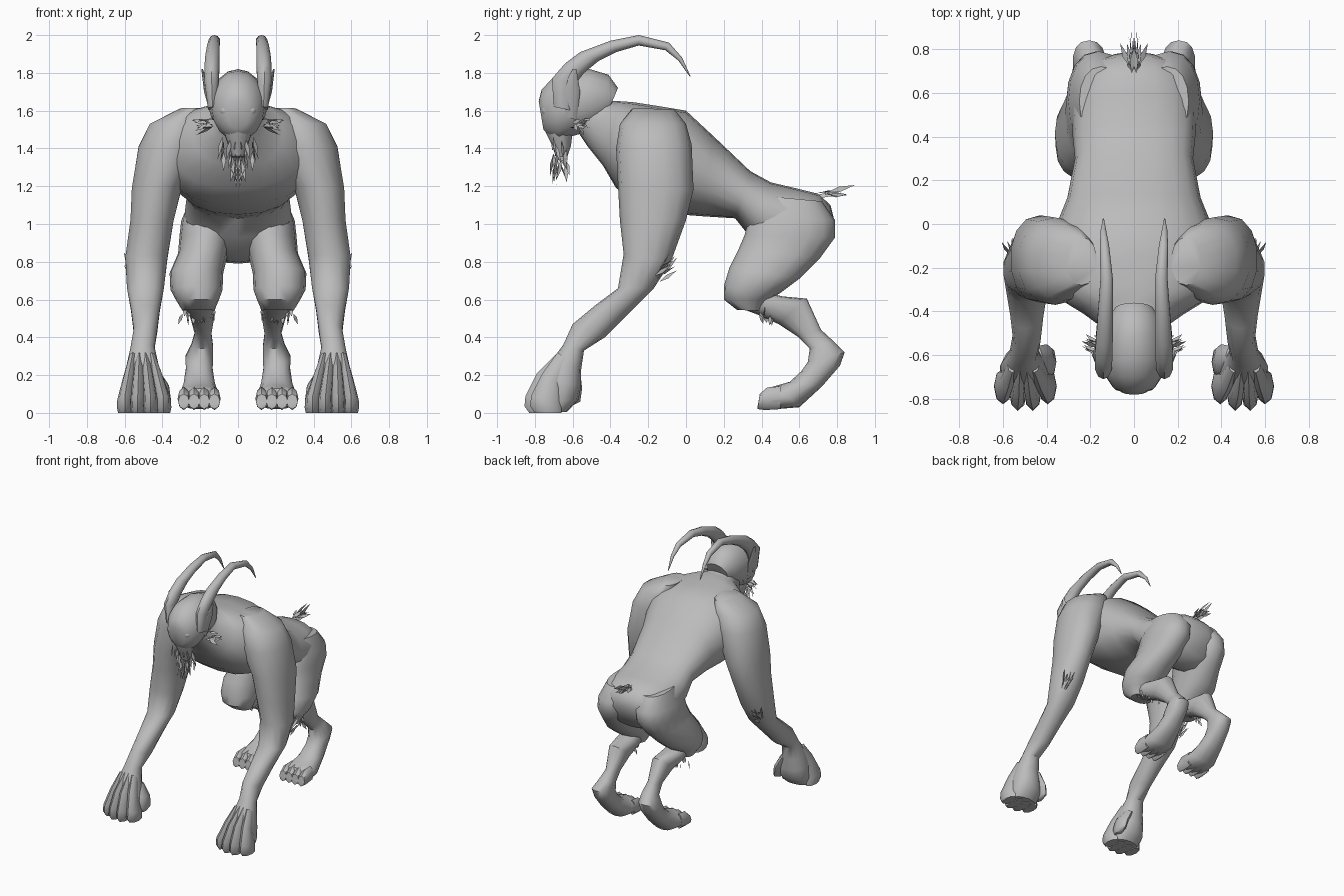
import bpy, bmesh, math, random
from mathutils import Vector

random.seed(4)
grey = bpy.data.materials.new("plain grey")
grey.diffuse_color = (0.5, 0.5, 0.5, 1)


def finish(name, bm, mirror):
    bmesh.ops.recalc_face_normals(bm, faces=bm.faces)
    me = bpy.data.meshes.new(name)
    bm.to_mesh(me)
    bm.free()
    me.materials.append(grey)
    ob = bpy.data.objects.new(name, me)
    bpy.context.collection.objects.link(ob)
    if mirror:
        ob.modifiers.new("mirror", 'MIRROR').use_mirror_merge = False
    bpy.ops.object.select_all(action='DESELECT')
    ob.select_set(True)
    bpy.context.view_layer.objects.active = ob
    bpy.ops.object.shade_smooth_by_angle(angle=math.radians(45))
    return ob


def loft(name, rings, mirror=True, sides=14, power=2.0):
    """Each ring: side-view points A (y, z) and B (y, z), x centre, half width."""
    bm = bmesh.new()
    loops = []
    for ya, za, yb, zb, xc, w in rings:
        loop = []
        for i in range(sides):
            t = 2 * math.pi * i / sides
            c, s = math.cos(t), math.sin(t)
            c = math.copysign(abs(c) ** (2 / power), c)
            s = math.copysign(abs(s) ** (2 / power), s)
            loop.append(bm.verts.new((xc + w * s, (ya + yb) / 2 + c * (ya - yb) / 2,
                                      (za + zb) / 2 + c * (za - zb) / 2)))
        loops.append(loop)
    for a, b in zip(loops, loops[1:]):
        for i in range(sides):
            j = (i + 1) % sides
            bm.faces.new((a[i], a[j], b[j], b[i]))
    bm.faces.new(loops[0])
    bm.faces.new(loops[-1])
    return finish(name, bm, mirror)


def tuft(name, centre, spread, direction, count, length, width, mirror=True):
    """Cluster of thin pointed hair blades."""
    bm = bmesh.new()
    for _ in range(count):
        base = Vector(centre) + Vector([random.uniform(-s, s) for s in spread])
        d = Vector(direction).normalized() + Vector([random.uniform(-.3, .3) for _ in range(3)])
        d = d.normalized() * length * random.uniform(.65, 1.1)
        side = d.cross(Vector([random.uniform(-1, 1) for _ in range(3)])).normalized() * width
        pts = (base, base + d * .45 + side, base + d, base + d * .45 - side)
        bm.faces.new([bm.verts.new(p) for p in pts])
    return finish(name, bm, mirror)


# Torso, from neck to rump
loft("torso", [
    (-.45, 1.69, -.58, 1.50, 0, .10),
    (-.39, 1.65, -.52, 1.41, 0, .14),
    (-.35, 1.65, -.44, 1.31, 0, .24),
    (-.28, 1.645, -.37, 1.19, 0, .36),
    (-.15, 1.625, -.24, 1.10, 0, .40),
    (0, 1.60, -.03, 1.05, 0, .36),
    (.14, 1.47, .10, 1.04, 0, .305),
    (.34, 1.28, .26, 1.03, 0, .27),
    (.45, 1.22, .34, .93, 0, .28),
    (.60, 1.185, .42, .85, 0, .285),
    (.70, 1.16, .50, .80, 0, .27),
    (.765, 1.10, .60, .79, 0, .23),
    (.785, 1.02, .69, .83, 0, .14)], mirror=False, sides=20, power=2.3)

# Arms, shoulder to wrist and palm
loft("arm", [
    (-.28, 1.615, -.06, 1.605, .24, .07),
    (-.35, 1.53, .00, 1.53, .32, .15),
    (-.37, 1.40, .03, 1.42, .36, .17),
    (-.36, 1.20, .04, 1.18, .43, .135),
    (-.35, 1.02, .00, 1.02, .455, .117),
    (-.33, .84, -.08, .80, .485, .114),
    (-.36, .66, -.17, .66, .49, .10),
    (-.48, .57, -.31, .52, .49, .078),
    (-.60, .47, -.43, .40, .49, .064),
    (-.65, .36, -.54, .33, .505, .065),
    (-.71, .28, -.555, .23, .505, .085),
    (-.76, .19, -.555, .14, .50, .105),
    (-.78, .05, -.57, .07, .495, .12),
    (-.75, .005, -.63, .005, .495, .10)], power=2.2)

# Fingers and thumb
for i in range(4):
    x0, x1 = .455 + .034 * i, .395 + .068 * i
    tip = -.82 - .03 * (i in (1, 2))
    loft("finger_%d" % (i + 1), [
        (-.68, .32, -.60, .26, x0, .022),
        (tip + .06, .21, -.66, .14, (x0 + x1) / 2, .034),
        (tip, .09, -.66, .05, x1, .04),
        (tip - .005, .035, -.66, .02, x1, .042),
        (tip + .02, 0, -.66, 0, x1, .036)], sides=8)
loft("thumb", [
    (-.64, .24, -.56, .22, .45, .03),
    (-.68, .16, -.55, .13, .40, .035),
    (-.70, .08, -.56, .06, .385, .03),
    (-.68, .04, -.60, .04, .385, .02)], sides=8)

# Hind legs
loft("thigh", [
    (.40, 1.15, .72, 1.12, .15, .10),
    (.33, 1.02, .79, 1.02, .16, .14),
    (.31, .94, .79, .93, .17, .14),
    (.28, .87, .71, .82, .185, .132),
    (.23, .77, .60, .71, .22, .142),
    (.20, .67, .50, .635, .22, .138),
    (.20, .60, .44, .60, .215, .115),
    (.27, .545, .40, .54, .21, .085)], sides=16, power=2.2)
loft("lower_leg", [
    (.42, .64, .30, .55, .205, .075),
    (.51, .617, .38, .52, .20, .082),
    (.64, .605, .49, .47, .19, .068),
    (.715, .44, .59, .405, .185, .045),
    (.78, .38, .655, .34, .19, .058),
    (.84, .32, .645, .27, .205, .075),
    (.815, .25, .61, .22, .205, .072),
    (.72, .14, .55, .165, .205, .085),
    (.60, .03, .48, .145, .205, .105),
    (.48, .02, .43, .13, .205, .112),
    (.42, .03, .41, .09, .205, .10)], power=2.3)
for i in range(4):
    x = .125 + .054 * i
    loft("toe_%d" % (i + 1), [
        (.50, .14, .50, .02, x, .026),
        (.43, .135, .42, .015, x, .033),
        (.39, .10, .38, .02, x, .03),
        (.385, .06, .378, .03, x, .016)], sides=8)

# Head and muzzle
loft("head", [
    (-.36, 1.72, -.42, 1.58, 0, .09),
    (-.41, 1.79, -.47, 1.50, 0, .125),
    (-.51, 1.82, -.55, 1.48, 0, .14),
    (-.62, 1.81, -.62, 1.46, 0, .15),
    (-.70, 1.78, -.67, 1.44, 0, .138),
    (-.765, 1.71, -.72, 1.46, 0, .10),
    (-.78, 1.65, -.755, 1.5, 0, .055)], mirror=False, sides=16)
loft("muzzle", [
    (-.775, 1.62, -.60, 1.56, 0, .10),
    (-.755, 1.51, -.60, 1.48, 0, .08),
    (-.715, 1.43, -.61, 1.41, 0, .055),
    (-.69, 1.36, -.63, 1.35, 0, .03)], mirror=False, sides=10)

# Eyes
bm = bmesh.new()
bmesh.ops.create_uvsphere(bm, u_segments=12, v_segments=8, radius=.028)
bmesh.ops.translate(bm, verts=bm.verts, vec=(.07, -.735, 1.60))
finish("eye", bm, True)

# Horns and ears
loft("horn", [
    (-.70, 1.62, -.60, 1.60, .135, .025),
    (-.71, 1.77, -.585, 1.74, .14, .04),
    (-.64, 1.85, -.54, 1.80, .138, .042),
    (-.56, 1.91, -.46, 1.865, .135, .04),
    (-.40, 1.97, -.37, 1.91, .13, .035),
    (-.25, 2.00, -.25, 1.945, .125, .03),
    (-.09, 1.96, -.11, 1.92, .135, .022),
    (-.02, 1.88, -.04, 1.865, .14, .013),
    (.025, 1.78, .02, 1.78, .14, .003)], sides=10)
loft("ear", [
    (-.64, 1.57, -.58, 1.55, .13, .01),
    (-.66, 1.70, -.56, 1.70, .16, .02),
    (-.60, 1.82, -.58, 1.82, .19, .004)], sides=8)

# Hair tufts
tuft("beard", (.04, -.67, 1.39), (.045, .04, .08), (0, .1, -1), 20, .12, .012)
tuft("chin_point", (.01, -.655, 1.33), (.02, .02, .02), (0, .1, -1), 4, .11, .014)
tuft("cheek_tuft", (.14, -.575, 1.53), (.02, .04, .03), (.8, .4, -.1), 12, .10, .014)
tuft("elbow_tuft", (.545, -.16, .71), (.02, .03, .04), (.1, .7, .8), 12, .13, .011)
tuft("knee_tuft", (.21, .42, .54), (.085, .05, .025), (.1, .1, -1), 18, .06, .012)
tuft("tail_tuft", (.01, .71, 1.16), (.015, .04, .01), (.1, 1, .08), 7, .14, .014)
